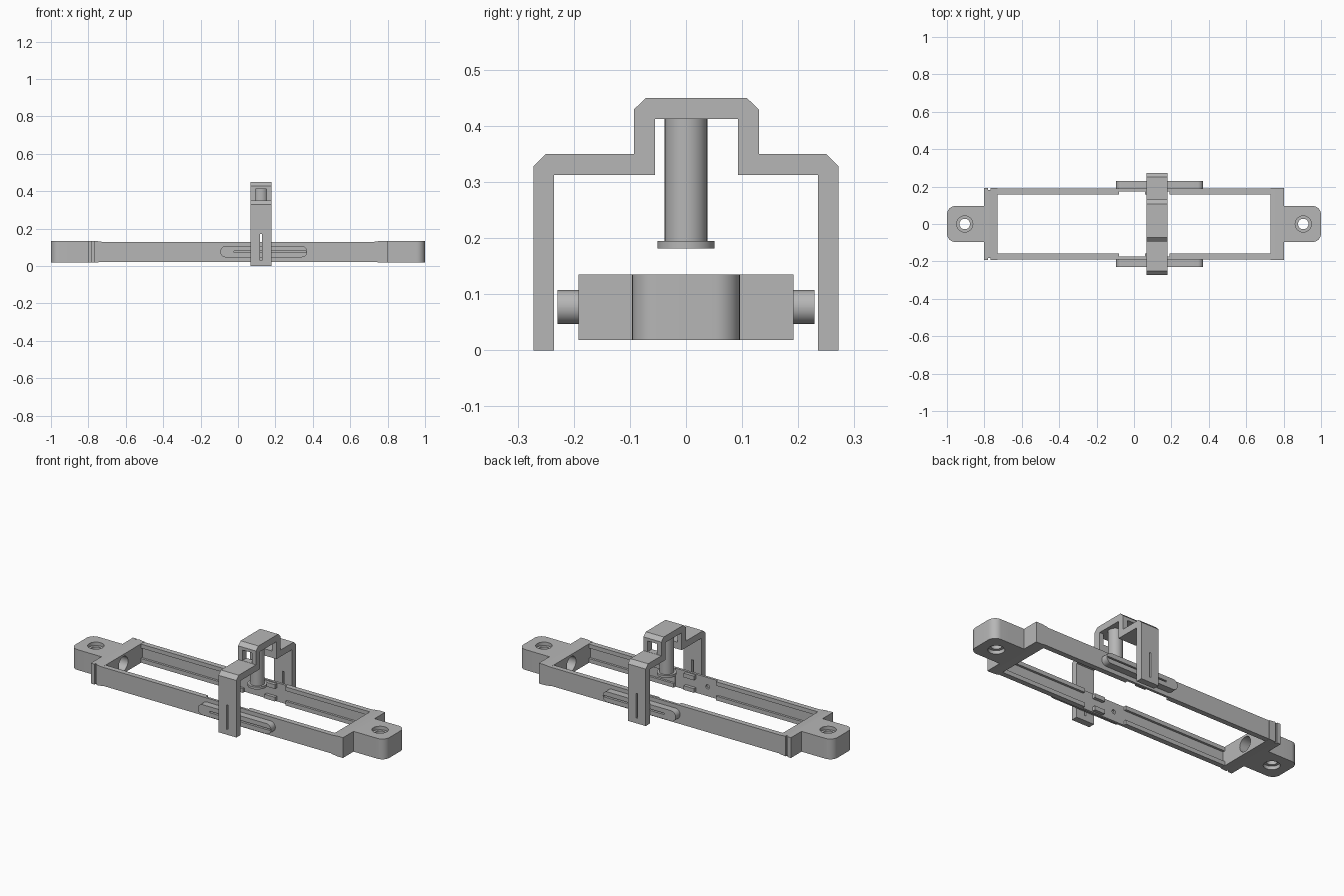
import bpy, bmesh, math
from mathutils import Vector

default = bpy.data.objects.get("Cube")
if default:
    bpy.data.objects.remove(default, do_unlink=True)

grey = bpy.data.materials.new("plain grey")
grey.use_nodes = True
grey.diffuse_color = (0.47, 0.47, 0.47, 1)
grey.node_tree.nodes["Principled BSDF"].inputs["Base Color"].default_value = grey.diffuse_color


def prism(name, axis, outline, start, end):
    """Extrude a 2D outline along an axis from start to end."""
    place = {"x": lambda p, d: (d, p[0], p[1]),
             "y": lambda p, d: (p[0], d, p[1]),
             "z": lambda p, d: (p[0], p[1], d)}[axis]
    bm = bmesh.new()
    face = bm.faces.new([bm.verts.new(place(p, start)) for p in outline])
    top = bmesh.ops.extrude_face_region(bm, geom=[face])
    moved = [v for v in top["geom"] if isinstance(v, bmesh.types.BMVert)]
    bmesh.ops.translate(bm, verts=moved, vec=Vector(place((0, 0), end - start)))
    bmesh.ops.recalc_face_normals(bm, faces=bm.faces)
    mesh = bpy.data.meshes.new(name)
    bm.to_mesh(mesh)
    bm.free()
    mesh.materials.append(grey)
    obj = bpy.data.objects.new(name, mesh)
    bpy.context.collection.objects.link(obj)
    return obj


def rect(a0, a1, b0, b1):
    return [(a0, b0), (a1, b0), (a1, b1), (a0, b1)]


def circle(cx, cy, r, n=40):
    return [(cx + r * math.cos(2 * math.pi * i / n), cy + r * math.sin(2 * math.pi * i / n)) for i in range(n)]


def rounded(a0, a1, b0, b1, r, n=10):
    """Rectangle outline with rounded corners."""
    corners = [(a1 - r, b1 - r), (a0 + r, b1 - r), (a0 + r, b0 + r), (a1 - r, b0 + r)]
    return [(cx + r * math.cos((k + i / n) * math.pi / 2), cy + r * math.sin((k + i / n) * math.pi / 2))
            for k, (cx, cy) in enumerate(corners) for i in range(n + 1)]


def combine(target, other, operation):
    mod = target.modifiers.new(operation.lower(), "BOOLEAN")
    mod.operation, mod.solver, mod.object = operation, "EXACT", other
    bpy.context.view_layer.objects.active = target
    bpy.ops.object.modifier_apply(modifier=mod.name)
    bpy.data.objects.remove(other, do_unlink=True)


def cut(target, axis, outline, start, end):
    combine(target, prism("cutter", axis, outline, start, end), "DIFFERENCE")


def smooth(obj):
    bpy.ops.object.select_all(action="DESELECT")
    obj.select_set(True)
    bpy.context.view_layer.objects.active = obj
    bpy.ops.object.shade_smooth_by_angle(angle=math.radians(30))


low, high = 0.018, 0.135      # end block height range
mid = 0.077                   # rail centre height
bridge_x = 0.123              # bridge centre

# End blocks with rounded mounting lugs
for side, s in (("right", -1), ("left", 1)):
    def span(a, b):
        return (a, b) if s > 0 else (-b, -a)
    block = prism(side + "_end_block", "y",
                  [(s * x, z) for x, z in ((0.73, low + 0.004), (0.77, low), (0.803, low),
                                           (0.803, high), (0.77, high), (0.73, high - 0.004))],
                  -0.192, 0.192)
    a, b = span(0.79, 1.0)
    lug = prism("lug", "z", rounded(a, b, -0.096, 0.096, 0.045), low, high)
    # square off the hidden inner end of the lug
    filler = prism("filler", "z", rect(*span(0.79, 0.9), -0.096, 0.096), low, high)
    combine(lug, filler, "UNION")
    combine(block, lug, "UNION")
    # screw hole, countersunk rims and the bore in the inner face
    cut(block, "z", circle(s * 0.905, 0, 0.028), 0, 0.2)
    cut(block, "z", circle(s * 0.905, 0, 0.043), high - 0.02, 0.2)
    cut(block, "z", circle(s * 0.905, 0, 0.043), 0, low + 0.02)
    cut(block, "x", circle(0, mid, 0.042), *span(0.7, 0.85))
    if s < 0:
        for y in (-0.195, 0.195):
            cut(block, "z", rect(-0.78, -0.768, y - 0.012, y + 0.012), 0, 0.2)
    smooth(block)

# Side rails, mirrored front and back
for side, s in (("front", -1), ("back", 1)):
    def depth(a, b):
        return (a, b) if s > 0 else (-b, -a)
    rail = prism(side + "_rail", "y", rect(-0.74, 0.74, low + 0.005, high - 0.005), *depth(0.159, 0.189))
    cut(rail, "y", rect(-0.08, 0.19, 0, 0.2), *depth(0.1, 0.175))
    cut(rail, "y", rect(-0.73, 0.73, mid - 0.03, mid + 0.03), *depth(0.1, 0.172))
    cut(rail, "y", circle(-0.015, mid, 0.012, 20), *depth(0.1, 0.195))
    smooth(rail)

    # Guide pad with its long groove
    pad = prism(side + "_guide_pad", "y", rounded(-0.095, 0.37, mid - 0.03, mid + 0.03, 0.0295), *depth(0.187, 0.229))
    cut(pad, "y", rounded(-0.022, 0.365, mid - 0.004, mid + 0.004, 0.003, 4), *depth(0.2, 0.25))
    smooth(pad)

    # Small hooks inside the thin stretch of rail
    for name, z in (("lower", mid - 0.036), ("upper", mid + 0.036)):
        prism(f"{side}_{name}_hook", "y", rect(0.06, 0.125, z - 0.012, z + 0.012), *depth(0.157, 0.177))

# Stepped bridge over the rails
outer = [(-0.272, 0), (-0.272, 0.328), (-0.25, 0.35), (-0.093, 0.35), (-0.093, 0.429), (-0.071, 0.45),
         (0.108, 0.45), (0.13, 0.429), (0.13, 0.35), (0.25, 0.35), (0.272, 0.328), (0.272, 0)]
inner = [(0.235, 0), (0.235, 0.312), (0.093, 0.312), (0.093, 0.412),
         (-0.055, 0.412), (-0.055, 0.312), (-0.235, 0.312), (-0.235, 0)]
bridge = prism("bridge", "x", outer + inner, bridge_x - 0.057, bridge_x + 0.057)
for y0, y1 in ((-0.3, -0.2), (0.2, 0.3)):
    cut(bridge, "y", rect(bridge_x - 0.005, bridge_x + 0.005, 0.03, 0.172), y0, y1)
cut(bridge, "y", rect(bridge_x - 0.03, bridge_x + 0.03, 0.351, 0.412), -0.15, 0.15)

# Hanging pin with a flange at its foot
pin = prism("pin", "z", circle(bridge_x, 0, 0.038), 0.19, 0.415)
flange = prism("pin_flange", "z", circle(bridge_x, 0, 0.051), 0.181, 0.195)
for part in (pin, flange):
    smooth(part)
